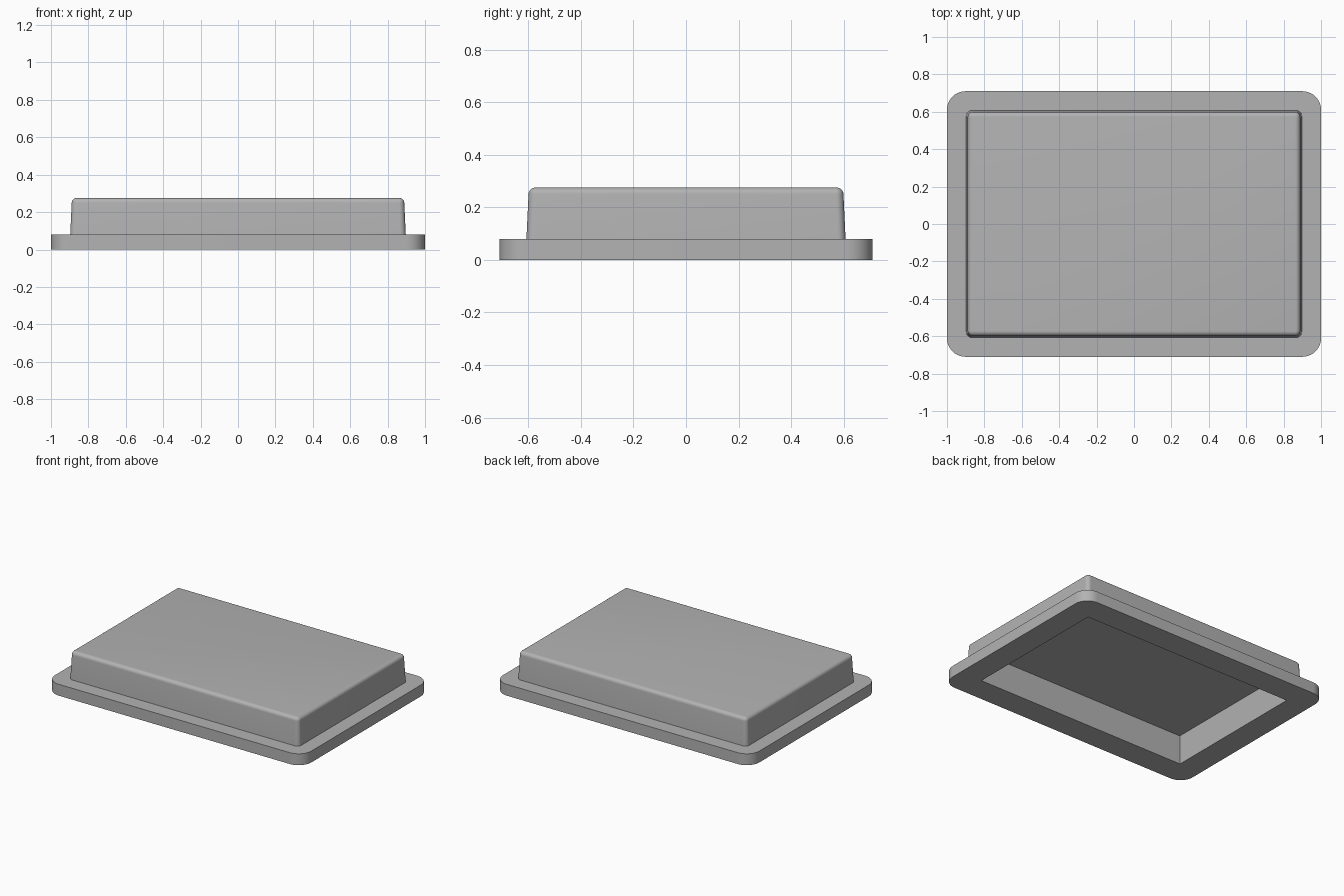
import bpy
import bmesh
from math import radians, sin, cos, pi

# Remove the default cube
cube = bpy.data.objects.get("Cube")
if cube:
    bpy.data.objects.remove(cube, do_unlink=True)

ARC = 10            # segments per rounded corner
FLANGE_TOP = 0.08
COVER_TOP = 0.275
FILLET = 0.025      # rounding around the top face


def rounded_ring(bm, hx, hy, radius, z):
    """Rounded rectangle of half sizes hx, hy at height z."""
    ring = []
    for quarter, (sx, sy) in enumerate([(1, 1), (-1, 1), (-1, -1), (1, -1)]):
        for i in range(ARC + 1):
            a = (quarter + i / ARC) * pi / 2
            ring.append(bm.verts.new((sx * (hx - radius) + radius * cos(a),
                                      sy * (hy - radius) + radius * sin(a), z)))
    return ring


def ring_stack(name, profile, material):
    """Skin a stack of rounded rectangles and cap both ends."""
    bm = bmesh.new()
    rings = [rounded_ring(bm, *row) for row in profile]
    for low, high in zip(rings, rings[1:]):
        for i in range(len(low)):
            j = (i + 1) % len(low)
            bm.faces.new((low[i], low[j], high[j], high[i]))
    bm.faces.new(rings[0])
    bm.faces.new(rings[-1])
    bmesh.ops.remove_doubles(bm, verts=bm.verts, dist=0.0001)
    bmesh.ops.recalc_face_normals(bm, faces=bm.faces)
    mesh = bpy.data.meshes.new(name)
    bm.to_mesh(mesh)
    bm.free()
    mesh.materials.append(material)
    obj = bpy.data.objects.new(name, mesh)
    bpy.context.collection.objects.link(obj)
    bpy.ops.object.select_all(action='DESELECT')
    obj.select_set(True)
    bpy.context.view_layer.objects.active = obj
    bpy.ops.object.shade_smooth_by_angle(angle=radians(30))
    return obj


grey = bpy.data.materials.new("plain grey")
grey.use_nodes = True
colour = (0.45, 0.45, 0.45, 1)
grey.diffuse_color = colour
grey.node_tree.nodes["Principled BSDF"].inputs["Base Color"].default_value = colour

# Hollow underside: ceiling down to a sharp-cornered opening
profile = [(0.82, 0.522, 0, 0.2), (0.828, 0.53, 0, 0)]

# Flange with rounded corners, then the tapered cover wall
profile += [(1, 0.71, 0.1, 0), (1, 0.71, 0.1, FLANGE_TOP),
            (0.897, 0.607, 0.03, FLANGE_TOP)]

# Filleted rim up to the flat top
for step in range(7):
    a = step / 6 * pi / 2
    inset = FILLET * (1 - cos(a))
    profile.append((0.889 - inset, 0.599 - inset, 0.028 - inset,
                    COVER_TOP - FILLET + FILLET * sin(a)))

ring_stack("flanged_cover", profile, grey)
